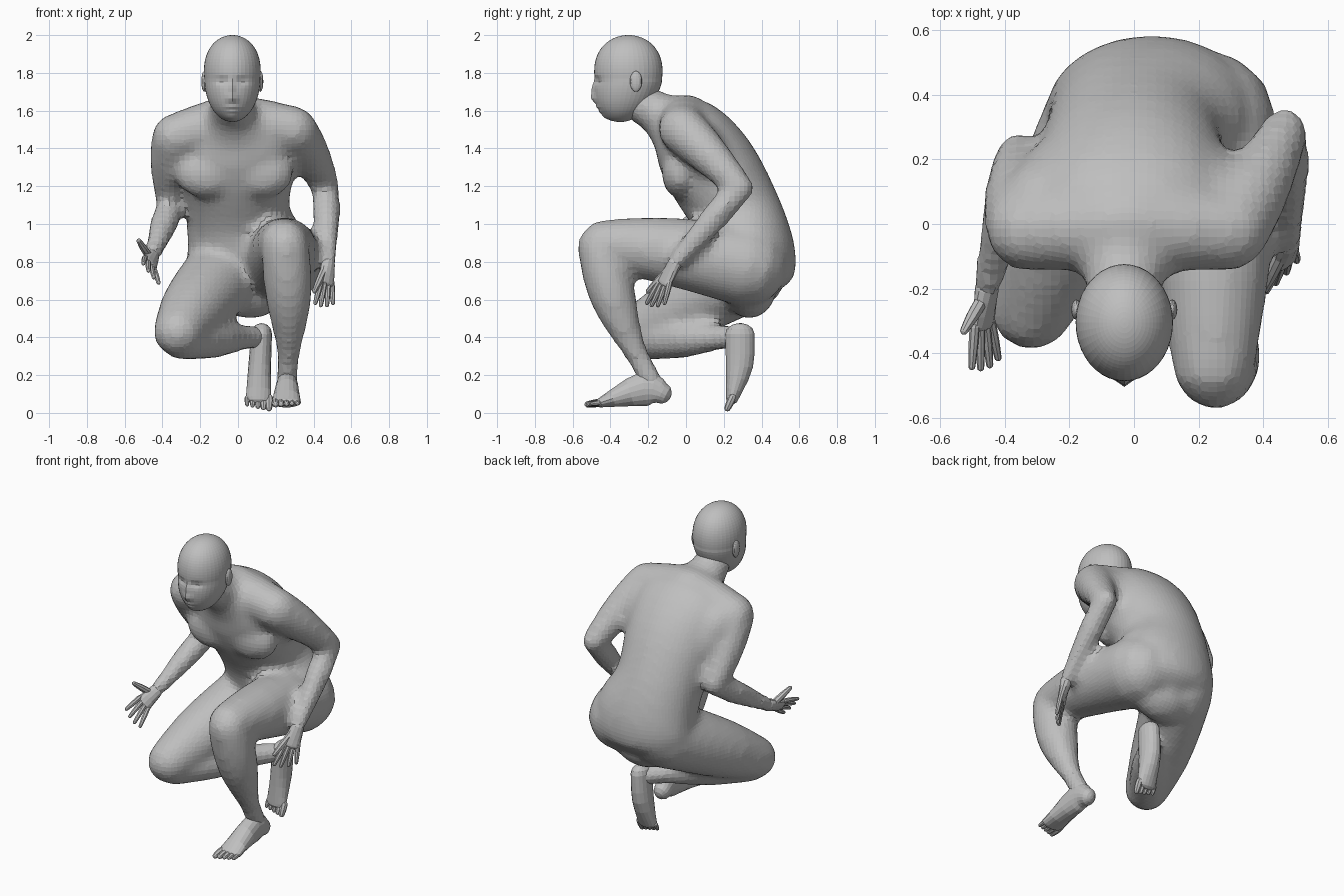
import bpy
import bmesh
import math
from mathutils import Vector

cube = bpy.data.objects.get("Cube")
if cube:
    bpy.data.objects.remove(cube, do_unlink=True)

# One plain clay colour for the whole figure
grey = (.52, .52, .52, 1)
clay = bpy.data.materials.new("clay_grey")
clay.use_nodes = True
clay.diffuse_color = grey
clay.node_tree.nodes["Principled BSDF"].inputs["Base Color"].default_value = grey

ACROSS = Vector((1, 0, 0))
UP = Vector((0, 0, 1))


def resample(stations, steps):
    """Smooth curve through stations of (x, y, z, half width, half depth)."""
    rows = []
    last = len(stations) - 1
    for i in range(last):
        before, start = Vector(stations[max(i - 1, 0)]), Vector(stations[i])
        end, after = Vector(stations[i + 1]), Vector(stations[min(i + 2, last)])
        leave, arrive = (end - before) / 2, (after - start) / 2
        for step in range(steps):
            t = step / steps
            ease = t * t * (3 - 2 * t)
            rows.append(start.lerp(end, ease) + leave * t * (1 - t) ** 2 - arrive * t * t * (1 - t))
    rows.append(Vector(stations[last]))
    return rows


def loft(bm, stations, side=ACROSS, sides=18, steps=3):
    """Elliptical tube through the stations with rounded ends."""
    rows = resample(stations, steps)
    centres = [Vector(row[:3]) for row in rows]
    rings = []
    for i, row in enumerate(rows):
        tangent = (centres[min(i + 1, len(rows) - 1)] - centres[max(i - 1, 0)]).normalized()
        u = (side - tangent * side.dot(tangent)).normalized()
        rings.append((centres[i], u * row[3], tangent.cross(u) * row[4], tangent))

    def dome(ring, sign):
        centre, u, v, tangent = ring
        reach = tangent * sign * min(u.length, v.length)
        return [(centre + reach * math.sin(k), u * math.cos(k), v * math.cos(k), tangent)
                for k in (.5, 1, 1.4)]

    rings = dome(rings[0], -1)[::-1] + rings + dome(rings[-1], 1)
    angles = [math.tau * k / sides for k in range(sides)]
    loops = [[bm.verts.new(centre + u * math.cos(k) + v * math.sin(k)) for k in angles]
             for centre, u, v, _ in rings]
    for low, high in zip(loops, loops[1:]):
        for k in range(sides):
            n = (k + 1) % sides
            bm.faces.new((low[k], low[n], high[n], high[k]))
    bm.faces.new(loops[0][::-1])
    bm.faces.new(loops[-1])


def bone(bm, start, end, radii, side=ACROSS, sides=18, bow=(0, 0, 0)):
    """Limb segment with evenly spaced radii, bowed sideways in the middle."""
    stations = []
    for i, radius in enumerate(radii):
        t = i / (len(radii) - 1)
        centre = Vector(start).lerp(Vector(end), t) + Vector(bow) * math.sin(math.pi * t)
        stations.append((*centre, radius, radius))
    loft(bm, stations, side, sides, 2)


def blob(bm, centre, size, segments=12):
    made = bmesh.ops.create_uvsphere(bm, u_segments=segments, v_segments=segments, radius=1)["verts"]
    bmesh.ops.scale(bm, vec=size, verts=made)
    bmesh.ops.translate(bm, vec=centre, verts=made)
    return made


def finish(bm, name):
    bmesh.ops.recalc_face_normals(bm, faces=bm.faces)
    mesh = bpy.data.meshes.new(name)
    bm.to_mesh(mesh)
    bm.free()
    mesh.materials.append(clay)
    obj = bpy.data.objects.new(name, mesh)
    bpy.context.collection.objects.link(obj)
    return obj


# Torso and neck, from the skull down to the seat
body = bmesh.new()
torso = [(-.03, -.24, 1.64, .11, .105), (-.03, -.14, 1.58, .14, .12), (-.02, 0, 1.48, .32, .21),
         (-.01, .13, 1.3, .31, .25), (0, .27, 1.05, .275, .24), (.05, .33, .84, .33, .25),
         (.06, .335, .71, .31, .23), (.06, .335, .64, .2, .14)]
loft(body, torso, sides=28)

# Shoulders and elbows; each side gets chest, shoulder girdle and shoulder blade
left_shoulder, right_shoulder = (.29, -.02, 1.5), (-.33, -.02, 1.46)
left_elbow, left_wrist = (.465, .285, 1.19), (.475, -.06, .79)
right_elbow, right_wrist = (-.355, .21, 1.1), (-.455, -.2, .83)
for shoulder, sign in ((left_shoulder, 1), (right_shoulder, -1)):
    blob(body, (sign * .145 - .02, -.03, 1.27), (.17, .1, .135), 20)
    bone(body, (-.03, 0, 1.555), shoulder, (.135, .135, .125), UP)
    bone(body, (sign * .25 - .02, .06, 1.42), (sign * .17 - .01, .22, 1.2), (.14, .13, .1))

# Arms: shoulder to elbow to wrist
upper_radii, lower_radii = (.128, .115, .095, .075), (.07, .075, .06, .043)
bone(body, left_shoulder, left_elbow, upper_radii, bow=(.01, 0, .01))
bone(body, left_elbow, left_wrist, lower_radii)
bone(body, right_shoulder, right_elbow, upper_radii, bow=(-.015, 0, 0))
bone(body, right_elbow, right_wrist, lower_radii)

# Legs: the left one is planted, the right one kneels with its shin lying flat
bone(body, (.225, .32, .775), (.245, -.43, .895), (.215, .195, .17, .13), bow=(.01, 0, .015))
bone(body, (.25, -.45, .88), (.26, -.18, .16), (.125, .13, .12, .09, .06, .06), bow=(.015, -.04, 0))
bone(body, (-.07, .32, .74), (-.315, -.255, .43), (.21, .195, .175, .135), bow=(-.015, 0, 0))
bone(body, (-.3, -.24, .39), (.11, .28, .4), (.11, .11, .1, .07, .06), UP)

# Fuse torso and limbs into one skin
body_object = finish(body, "body")
skin = body_object.modifiers.new("fuse", "REMESH")
skin.mode = "VOXEL"
skin.voxel_size = .027
relax = body_object.modifiers.new("relax", "SMOOTH")
relax.iterations = 6

# Head: an egg with a broad crown whose jaw slides forward, with a sculpted face
centre_x, centre_y = -.03, -.305
head = bmesh.new()
skull = blob(head, (centre_x, centre_y, 1.77), (.148, .178, .23), 40)
features = {  # sideways offset, height, half width, half height, forward push
    "nose": (0, 1.665, .025, .024, .02), "bridge": (0, 1.715, .015, .04, .014),
    "upper_lip": (0, 1.622, .036, .01, .008), "lower_lip": (0, 1.597, .03, .01, .008),
    "chin": (0, 1.565, .035, .02, .012), "eye_socket": (.052, 1.757, .03, .018, -.014)}
for v in skull:
    crown = 1 + max(0, v.co.z - 1.77) * .8
    v.co.x = centre_x + (v.co.x - centre_x) * crown
    v.co.y = centre_y + (v.co.y - centre_y) * crown - .2 * max(0, 1.75 - v.co.z)
    if v.co.y < -.36:
        x, z = abs(v.co.x - centre_x), v.co.z
        for offset, height, wide, tall, push in features.values():
            v.co.y -= push * math.exp(-((x - offset) / wide) ** 2 - ((z - height) / tall) ** 2)
for sign in (-1, 1):  # eyes and ears
    blob(head, (centre_x + sign * .053, -.435, 1.757), (.02, .019, .012))
    blob(head, (centre_x + sign * .148, -.265, 1.755), (.016, .032, .055))
finish(head, "head")


def hand(name, wrist, knuckles, tips, across, thumb_tip):
    """Palm, four fanned fingers and a thumb on the near edge."""
    bm = bmesh.new()
    wrist, knuckles, tips, across = map(Vector, (wrist, knuckles, tips, across))
    across.normalize()
    loft(bm, [(*wrist, .04, .036), (*knuckles, .053, .021)], across, 12)
    for i in (-1.5, -.5, .5, 1.5):
        root = knuckles + across * .027 * i
        tip = tips + across * .046 * i
        bone(bm, root, root.lerp(tip, 1.05 - .1 * abs(i)), (.0155, .015, .011), across, 8)
    bone(bm, wrist.lerp(knuckles, .35) - across * .025, thumb_tip, (.021, .02, .013), sides=8)
    finish(bm, name)


hand("left_hand", left_wrist, (.467, -.115, .69), (.455, -.165, .57), (1, 1, 0), (.405, -.2, .645))
hand("right_hand", right_wrist, (-.468, -.31, .79), (-.46, -.44, .735), (.6, .2, -.75), (-.525, -.33, .91))


def foot(name, stations, toe_reach, big_side):
    """Foot with five toes, the big toe on the big_side of x."""
    bm = bmesh.new()
    loft(bm, stations)
    ball = Vector(stations[-1][:3])
    for i in range(5):
        root = ball + ACROSS * big_side * (.056 - .029 * i)
        size = .021 - .002 * i
        bone(bm, root, root + Vector(toe_reach) * (1 - .09 * i), (size, size, size * .8), sides=8)
    finish(bm, name)


foot("left_foot", [(.26, -.13, .105, .054, .058), (.26, -.22, .128, .06, .093), (.255, -.45, .055, .078, .027)],
     (0, -.07, -.01), -1)
foot("right_foot", [(.125, .285, .42, .055, .078), (.115, .283, .25, .06, .073), (.108, .245, .08, .066, .034)],
     (0, -.025, -.055), 1)
